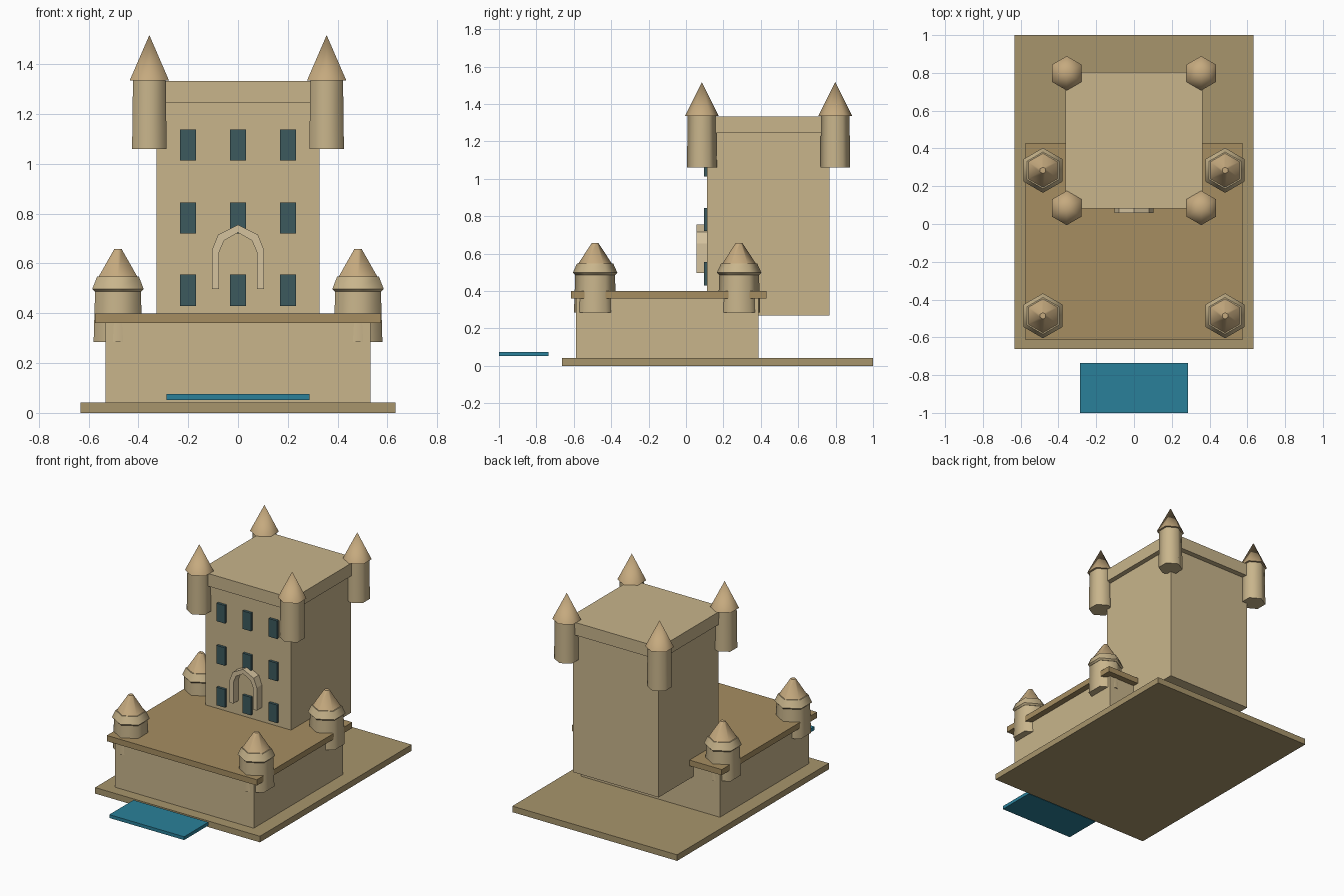
import bpy, bmesh, math

if "Cube" in bpy.data.objects:
    bpy.data.objects.remove(bpy.data.objects["Cube"])


def mat(name, r, g, b):
    m = bpy.data.materials.new(name)
    m.diffuse_color = (r, g, b, 1)
    m.use_nodes = True
    m.node_tree.nodes["Principled BSDF"].inputs["Base Color"].default_value = m.diffuse_color
    return m


STONE = mat("stone", 0.58, 0.46, 0.26)
EARTH = mat("earth", 0.39, 0.30, 0.15)
DECK = mat("deck", 0.38, 0.27, 0.12)
ROOF = mat("roof", 0.56, 0.40, 0.21)
WATER = mat("water", 0.023, 0.216, 0.32)
GLASS = mat("glass", 0.045, 0.10, 0.11)


def finish(name, bm, m, smooth=False):
    bmesh.ops.recalc_face_normals(bm, faces=bm.faces)
    me = bpy.data.meshes.new(name)
    for f in bm.faces:
        f.smooth = smooth and len(f.verts) < 6
    # keep rims between rings and caps sharp
    if smooth:
        for e in bm.edges:
            if abs(e.verts[0].co.z - e.verts[1].co.z) < 1e-5:
                e.smooth = False
    bm.to_mesh(me)
    bm.free()
    me.materials.append(m)
    ob = bpy.data.objects.new(name, me)
    bpy.context.collection.objects.link(ob)
    return ob


def box(name, x, y, z, m):
    bm = bmesh.new()
    bmesh.ops.create_cube(bm, size=1)
    for v in bm.verts:
        for i, (lo, hi) in enumerate((x, y, z)):
            v.co[i] = hi if v.co[i] > 0 else lo
    return finish(name, bm, m)


def hex_lathe(name, cx, cy, profile, m):
    """Six-sided solid through (radius, height) rings; radius 0 is a point."""
    bm = bmesh.new()
    rings = []
    for r, z in profile:
        n = 6 if r > 0 else 1
        rings.append([bm.verts.new((cx + r * math.cos(math.radians(90 + 60 * k)),
                                    cy + r * math.sin(math.radians(90 + 60 * k)), z))
                      for k in range(n)])
    for a, b in zip(rings, rings[1:]):
        for k in range(6):
            j = (k + 1) % 6
            bm.faces.new((a[k], a[j], b[0]) if len(b) == 1 else (a[k], a[j], b[j], b[k]))
    for ring in (rings[0], rings[-1]):
        if len(ring) == 6:
            bm.faces.new(ring)
    return finish(name, bm, m, True)


# Ground, pool and lower terrace
box("ground_plate", (-0.632, 0.632), (-0.663, 1.0), (0, 0.042), EARTH)
box("front_pool", (-0.287, 0.287), (-1.0, -0.735), (0.052, 0.075), WATER)
box("terrace_block", (-0.532, 0.532), (-0.587, 0.388), (0.042, 0.36), STONE)
box("terrace_deck", (-0.575, 0.575), (-0.615, 0.43), (0.36, 0.40), DECK)

# Main keep and its projecting parapet
box("keep", (-0.328, 0.328), (0.113, 0.768), (0.27, 1.245), STONE)
box("keep_parapet", (-0.362, 0.362), (0.083, 0.805), (1.245, 1.333), STONE)

for sx in (-1, 1):
    # Hanging turrets with pointed roofs on the keep corners
    for cy in (0.085, 0.798):
        x = sx * 0.356
        hex_lathe("keep_turret", x, cy, [(0.080, 1.06), (0.076, 1.335)], STONE)
        hex_lathe("keep_turret_roof", x, cy, [(0.091, 1.335), (0, 1.517)], ROOF)
    # Squat turrets with collared roofs on the terrace
    for cy in (-0.486, 0.284):
        x = sx * 0.482
        hex_lathe("terrace_turret", x, cy, [(0.113, 0.285), (0.106, 0.49)], STONE)
        hex_lathe("terrace_turret_collar", x, cy,
                  [(0.108, 0.487), (0.119, 0.498), (0.097, 0.547)], STONE)
        hex_lathe("terrace_turret_roof", x, cy, [(0.091, 0.545), (0.017, 0.658)], ROOF)

# Window grid on the keep front
for z in (0.43, 0.72, 1.013):
    for x in (-0.2, 0, 0.2):
        box("window", (x - 0.032, x + 0.032), (0.095, 0.125), (z, z + 0.125), GLASS)

# Door arch: half outlines mirrored, then extruded back to the wall
outer = [(-0.104, 0.497), (-0.104, 0.655), (-0.080, 0.715), (0, 0.755)]
inner = [(-0.076, 0.497), (-0.076, 0.645), (-0.056, 0.692), (0, 0.724)]
outer += [(-x, z) for x, z in outer[-2::-1]]
inner += [(-x, z) for x, z in inner[-2::-1]]
bm = bmesh.new()
o = [bm.verts.new((x, 0.057, z)) for x, z in outer]
i = [bm.verts.new((x, 0.057, z)) for x, z in inner]
faces = [bm.faces.new((o[k], o[k + 1], i[k + 1], i[k])) for k in range(len(o) - 1)]
ext = bmesh.ops.extrude_face_region(bm, geom=faces, use_keep_orig=True)
for v in ext["geom"]:
    if isinstance(v, bmesh.types.BMVert):
        v.co.y = 0.115
finish("door_arch", bm, mat("pale_stone", 0.66, 0.54, 0.34))
